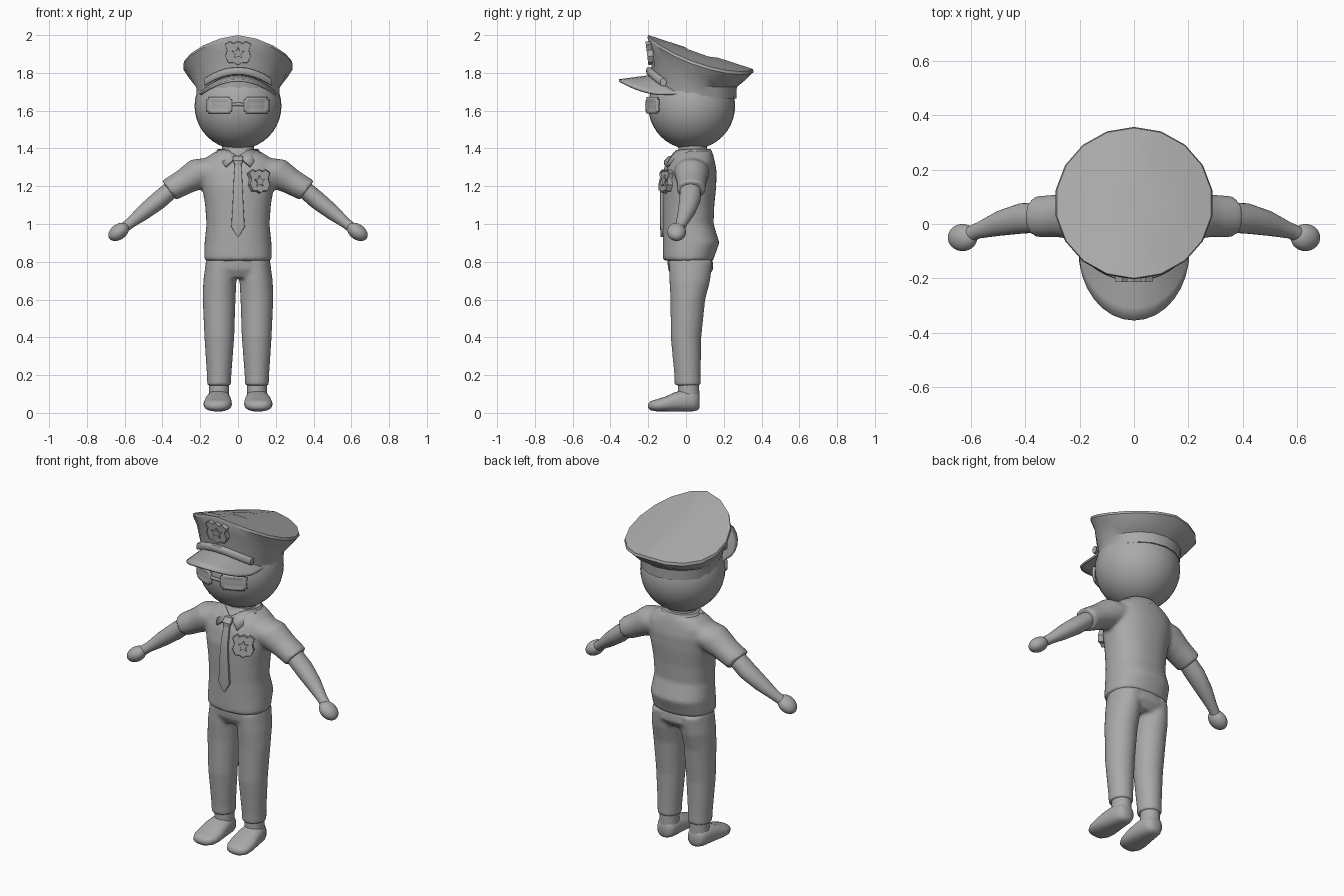
import bpy, bmesh, math
from mathutils import Vector, Matrix

if "Cube" in bpy.data.objects:
    bpy.data.objects.remove(bpy.data.objects["Cube"])

grey = bpy.data.materials.new("grey")
grey.diffuse_color = (0.4, 0.4, 0.4, 1)
grey.use_nodes = True
grey.node_tree.nodes["Principled BSDF"].inputs["Base Color"].default_value = grey.diffuse_color
X, Y, Z = Vector((1, 0, 0)), Vector((0, 1, 0)), Vector((0, 0, 1))
ARM = Vector((0.6, 0, 0.8))     # cross-section axis of the sloping arm


def finish(name, bm, angle=40):
    bmesh.ops.recalc_face_normals(bm, faces=bm.faces[:])
    me = bpy.data.meshes.new(name)
    bm.to_mesh(me)
    bm.free()
    ob = bpy.data.objects.new(name, me)
    bpy.context.collection.objects.link(ob)
    me.materials.append(grey)
    bpy.ops.object.select_all(action='DESELECT')
    ob.select_set(True)
    bpy.context.view_layer.objects.active = ob
    bpy.ops.object.shade_smooth_by_angle(angle=math.radians(angle))
    return ob


def loft(bm, rings, u, v, n=28, power=2.0, side=1):
    """Closed tube through (x, y, z, radius_u, radius_v) rings."""
    loops = []
    for x, y, z, ru, rv in rings:
        loop = []
        for i in range(n):
            a = math.tau * i / n
            c, s = math.cos(a), math.sin(a)
            p = Vector((x, y, z))
            p += u * ru * math.copysign(abs(c) ** (2 / power), c)
            p += v * rv * math.copysign(abs(s) ** (2 / power), s)
            p.x *= side
            loop.append(bm.verts.new(p))
        loops.append(loop)
    for a, b in zip(loops, loops[1:]):
        for i in range(n):
            j = (i + 1) % n
            bm.faces.new((a[i], a[j], b[j], b[i]))
    bm.faces.new(loops[0])
    bm.faces.new(loops[-1])


def tube(name, rings, u, v, angle=40, **kw):
    bm = bmesh.new()
    loft(bm, rings, u, v, **kw)
    return finish(name, bm, angle)


def ball(name, loc, radii, tilt=0):
    bm = bmesh.new()
    m = Matrix.Translation(loc) @ Matrix.Rotation(tilt, 4, 'Y') @ Matrix.Diagonal((*radii, 1))
    bmesh.ops.create_uvsphere(bm, u_segments=32, v_segments=20, radius=1, matrix=m)
    return finish(name, bm)


def fuse(ob, voxel):
    m = ob.modifiers.new("fuse", 'REMESH')
    m.mode, m.voxel_size, m.use_smooth_shade = 'VOXEL', voxel, True
    s = ob.modifiers.new("relax", 'SMOOTH')
    s.factor, s.iterations = 0.5, 5


def thicken(ob, t):
    m = ob.modifiers.new("thickness", 'SOLIDIFY')
    m.thickness, m.offset = t, 0


# Shirt: torso and two sleeves fused together
bm = bmesh.new()
torso = [(.805, .012, .177, .133), (.83, .014, .179, .137), (.9, .027, .177, .15),
         (1.0, .012, .167, .134), (1.1, .013, .174, .137), (1.2, .018, .191, .142),
         (1.28, .028, .2, .134), (1.33, .035, .195, .118), (1.365, .042, .15, .102),
         (1.388, .045, .11, .09)]
loft(bm, [(0, cy, z, rx, ry) for z, cy, rx, ry in torso], X, Y, 40, 2.3)
for s in (1, -1):
    loft(bm, [(.1, .03, 1.285, .1, .085), (.2, .03, 1.27, .092, .087),
              (.28, .03, 1.225, .079, .07), (.365, .027, 1.178, .076, .063)], Y, ARM, side=s)
fuse(finish("shirt", bm), .011)

# Trousers: hips and two legs fused together
bm = bmesh.new()
loft(bm, [(0, .02, .82, .168, .12), (0, .025, .76, .176, .12), (0, .02, .715, .165, .09)], X, Y, 40, 2.3)
for s in (1, -1):
    loft(bm, [(.09, .025, .8, .08, .115), (.096, .02, .7, .088, .108), (.1, .01, .6, .087, .092),
              (.099, 0, .4, .079, .081), (.1, .008, .2, .065, .07), (.1, .01, .145, .063, .07)],
         X, Y, side=s)
fuse(finish("trousers", bm), .01)

# Limbs
for s, tag in ((1, "left"), (-1, "right")):
    tube(tag + "_arm", [(.32, .026, 1.21, .055, .045), (.42, .02, 1.125, .056, .048),
                        (.5, .002, 1.062, .046, .041), (.57, -.022, 1.005, .031, .028),
                        (.61, -.04, .975, .03, .027)], Y, ARM, side=s)
    ball(tag + "_hand", (.632 * s, -.05, .958), (.06, .05, .041), math.radians(35) * s)
    tube(tag + "_ankle", [(.1, .014, .17, .052, .055), (.1, .014, .08, .054, .057)], X, Y, side=s)
    shoe = [(.072, .058, .02, .03), (.062, .06, .045, .046), (.035, .064, .058, .056),
            (-.01, .064, .064, .057), (-.06, .058, .07, .051), (-.11, .047, .075, .039),
            (-.155, .04, .07, .032), (-.187, .038, .052, .024), (-.2, .037, .022, .011)]
    tube(tag + "_shoe", [(.103 - y * .04, y, z, rx, rz) for y, z, rx, rz in shoe], X, Z,
         power=2.4, angle=60, side=s)

# Neck, collar and head
tube("neck", [(0, .035, 1.35, .085, .075), (0, .035, 1.43, .085, .075)], X, Y)
tube("collar_band", [(0, .045, 1.362, .122, .1), (0, .045, 1.385, .114, .092),
                     (0, .045, 1.398, .104, .084)], X, Y)
for s, tag in ((1, "left"), (-1, "right")):
    bm = bmesh.new()
    pts = [(.104, .03, 1.394), (.118, .0, 1.368), (.066, -.104, 1.303),
           (.004, -.074, 1.358), (.045, -.05, 1.386)]
    bm.faces.new([bm.verts.new((x * s, y, z)) for x, y, z in pts])
    thicken(finish(tag + "_collar_flap", bm), .014)
ball("head", (0, .03, 1.625), (.23, .23, .23))

# Tie: knot and tapered blade
tube("tie_knot", [(0, -.078, 1.36, .026, .014), (0, -.1, 1.335, .028, .016),
                  (0, -.104, 1.312, .017, .012)], X, Y, n=16, power=4)
tube("tie_blade", [(0, -.1, 1.318, .017, .009), (0, -.119, 1.25, .022, .01), (0, -.128, 1.18, .025, .01),
                   (0, -.128, 1.08, .03, .01), (0, -.127, .985, .036, .01), (0, -.129, .932, .003, .006)],
     X, Y, n=16, power=5)

# Cap crown: band, flare and tilted top that falls away to the sides
N = 18


def top_z(x, y):
    return 2.0 - .324 * (y + .2) - .065 * (abs(x) / .293) ** 1.4


bm = bmesh.new()
rows = [(.045, .219, .221, 1.665), (.045, .225, .224, 1.725), (.065, .265, .25, -.07),
        (.077, .293, .281, -.014), (.077, .289, .277, 0), (.077, .19, .18, 0), (.077, .09, .085, 0)]
loops = []
for cy, rx, ry, h in rows:
    loop = []
    for i in range(N):
        a = math.tau * i / N
        x, y = rx * math.sin(a), cy + ry * math.cos(a)
        z = h if h > 1 else top_z(x, y) + h
        loop.append(bm.verts.new((x, y, z)))
    loops.append(loop)
for a, b in zip(loops, loops[1:]):
    for i in range(N):
        j = (i + 1) % N
        bm.faces.new((a[i], a[j], b[j], b[i]))
bm.faces.new(loops[0])
bm.faces.new(loops[-1])
finish("cap_crown", bm, 35)

# Cap visor: arched crescent
bm = bmesh.new()
cols = []
for i in range(15):
    a = math.radians(-80 + 160 * i / 14)
    s, c = math.sin(a), math.cos(a)
    inner = Vector((.207 * s, .04 - .205 * c, 1.785 - .1 * s * s))
    outer = Vector((.2 * s, -.1 - .255 * c, 1.76 - .076 * s * s))
    cols.append([bm.verts.new(inner.lerp(outer, t / 4)) for t in range(5)])
for a, b in zip(cols, cols[1:]):
    for k in range(4):
        bm.faces.new((a[k], b[k], b[k + 1], a[k + 1]))
thicken(finish("cap_visor", bm), .013)

# Cap strap: arched bar above the visor
strap = []
for i in range(17):
    t = -1 + i / 8
    x = .178 * t
    y = .05 - .245 * math.sqrt(1 - (x / .247) ** 2)
    strap.append((x, y, 1.81 - .06 * t * t, .016, .02))
tube("cap_strap", strap, Y, Z, n=12, power=3)


# Badges: raised-rim shield with a star
def badge(name, loc, w, h, tilt, turn):
    place = Matrix.Translation(loc) @ Matrix.Rotation(turn, 4, 'Z') @ Matrix.Rotation(tilt, 4, 'X')
    half = [(0, .5), (.18, .41), (.3, .5), (.5, .36), (.41, .12), (.48, -.14), (.36, -.4), (.14, -.41)]
    outline = half + [(0, -.5)] + [(-x, z) for x, z in half[:0:-1]]
    star = [((.26 if k % 2 == 0 else .12) * math.sin(k * math.pi / 5),
             (.26 if k % 2 == 0 else .12) * math.cos(k * math.pi / 5)) for k in range(10)]
    bm = bmesh.new()
    for shape, y0, y1, rim in ((outline, .02, -.014, True), (star, 0, -.013, False)):
        front = bm.faces.new([bm.verts.new((x * w, y1, z * h)) for x, z in shape])
        back = [bm.verts.new((x * w, y0, z * h)) for x, z in shape]
        vs = front.verts[:]
        for i in range(len(vs)):
            j = (i + 1) % len(vs)
            bm.faces.new((vs[i], vs[j], back[j], back[i]))
        bm.faces.new(back)
        if rim:
            bmesh.ops.inset_region(bm, faces=[front], thickness=.011)
            bmesh.ops.translate(bm, verts=front.verts[:], vec=(0, .009, 0))
    bmesh.ops.transform(bm, matrix=place, verts=bm.verts[:])
    finish(name, bm, 30)


badge("cap_badge", (0, -.193, 1.905), .14, .125, math.radians(7), 0)
badge("chest_badge", (.112, -.108, 1.225), .12, .125, math.radians(-8), math.radians(24))


# Glasses: lenses wrapped round the face, with raised frames
def on_face(x, z, r):
    return Vector((x, .03 - math.sqrt(r * r - x * x - (z - 1.625) ** 2), z))


for s, tag in ((1, "left"), (-1, "right")):
    bm = bmesh.new()
    cols, rows = 12, 8
    grid = [[bm.verts.new(on_face(s * (.032 + .13 * i / cols), 1.586 + .084 * j / rows,
                                  .24 if i in (0, 1, cols - 1, cols) or j in (0, 1, rows - 1, rows) else .235))
             for j in range(rows + 1)] for i in range(cols + 1)]
    for i in range(cols):
        for j in range(rows):
            if (i in (0, cols - 1)) and (j in (0, rows - 1)):
                continue            # clipped lens corners
            bm.faces.new((grid[i][j], grid[i + 1][j], grid[i + 1][j + 1], grid[i][j + 1]))
    loose = [v for v in bm.verts if not v.link_faces]
    bmesh.ops.delete(bm, geom=loose, context='VERTS')
    thicken(finish(tag + "_lens", bm), .014)
tube("glasses_bridge", [(-.036, -.205, 1.632, .007, .009), (0, -.209, 1.634, .007, .009),
                        (.036, -.205, 1.632, .007, .009)], Y, Z, n=12)
